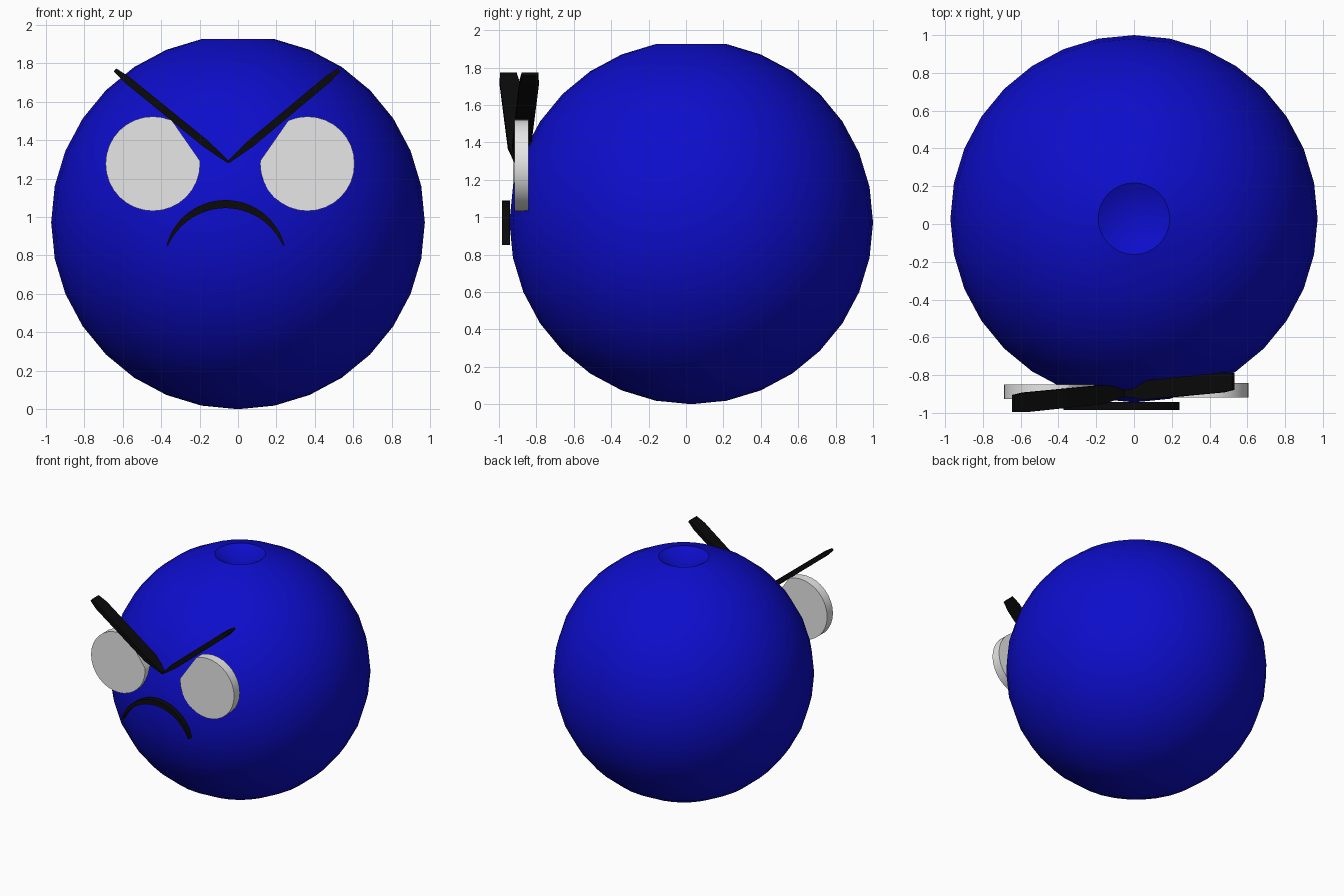
import bpy, bmesh, math
from mathutils import Matrix, Vector

cube = bpy.data.objects.get("Cube")
if cube:
    bpy.data.objects.remove(cube, do_unlink=True)


def material(name, rgb):
    m = bpy.data.materials.new(name)
    m.use_nodes = True
    m.diffuse_color = (*rgb, 1)
    bsdf = next(n for n in m.node_tree.nodes if n.type == "BSDF_PRINCIPLED")
    bsdf.inputs["Base Color"].default_value = (*rgb, 1)
    return m


blue = material("deep blue", (0.004, 0.004, 0.6))
grey = material("pale grey", (0.8, 0.8, 0.8))
black = material("black", (0.003, 0.003, 0.003))


def finish(bm, name, mat, angle):
    bmesh.ops.recalc_face_normals(bm, faces=bm.faces)
    mesh = bpy.data.meshes.new(name)
    bm.to_mesh(mesh)
    bm.free()
    mesh.materials.append(mat)
    obj = bpy.data.objects.new(name, mesh)
    bpy.context.collection.objects.link(obj)
    bpy.ops.object.select_all(action="DESELECT")
    obj.select_set(True)
    bpy.context.view_layer.objects.active = obj
    bpy.ops.object.shade_smooth_by_angle(angle=math.radians(angle))
    return obj


def loft(name, sections, mat):
    """Skin a strip through (centre, across, front, back) sections."""
    bm = bmesh.new()
    rings = []
    for (x, z), (ax, az), front, back in sections:
        rings.append([bm.verts.new((x + s * ax, y, z + s * az))
                      for s, y in ((-1, front), (1, front), (1, back), (-1, back))])
    for a, b in zip(rings, rings[1:]):
        for i in range(4):
            j = (i + 1) % 4
            bm.faces.new((a[i], a[j], b[j], b[i]))
    bm.faces.new(rings[0])
    bm.faces.new(rings[-1])
    return finish(bm, name, mat, 25)


# Ball body with the top pole pushed in as a dimple
R = 0.972
bm = bmesh.new()
bmesh.ops.create_uvsphere(bm, u_segments=32, v_segments=16, radius=R)
top = max(bm.verts, key=lambda v: v.co.z)
top.co.z = R * math.cos(math.pi / 16) - 0.1
bmesh.ops.translate(bm, verts=bm.verts, vec=(0, 0.028, R))
finish(bm, "body", blue, 25)

# Flat round eyes, trimmed along the upper inner side
for side, name, x, y in ((-1, "right_eye", -0.443, -0.888), (1, "left_eye", 0.361, -0.88)):
    bm = bmesh.new()
    bmesh.ops.create_cone(bm, cap_ends=True, segments=32, radius1=0.246,
                          radius2=0.246, depth=0.075,
                          matrix=Matrix.Rotation(math.pi / 2, 4, "X"))
    inward = Vector((-side * 0.82, 0, 0.57)).normalized()
    bmesh.ops.bisect_plane(bm, geom=bm.verts[:] + bm.edges[:] + bm.faces[:],
                           plane_co=inward * 0.21, plane_no=inward, clear_outer=True)
    bmesh.ops.holes_fill(bm, edges=[e for e in bm.edges if e.is_boundary])
    bmesh.ops.translate(bm, verts=bm.verts, vec=(x, y, 1.277))
    finish(bm, name, grey, 30)

# Slanted brows meeting in a V, the right end leaning forward
tip = Vector((-0.05, 1.285))
for name, end in (("right_brow", Vector((-0.64, 1.765))), ("left_brow", Vector((0.525, 1.765)))):
    along = end - tip
    across = Vector((-along.y, along.x)).normalized()
    sections = []
    for t, half, depth in ((0, 0.006, 0.022), (0.2, 0.02, 0.05),
                           (0.9, 0.019, 0.052), (1, 0.01, 0.045)):
        c = tip + along * t
        mid = -0.886 + 0.1 * c.x
        sections.append((c, across * half, mid - depth, mid + depth))
    loft(name, sections, black)

# Frowning mouth as a crescent
sections = []
steps = 24
for i in range(steps + 1):
    u = 2 * i / steps - 1
    a = math.radians(90 - 75 * u)
    half = 0.004 + 0.017 * (1 - u * u)
    d = Vector((math.cos(a), math.sin(a)))
    c = Vector((-0.065, 0.77)) + d * (0.318 - half)
    sections.append((c, d * half, -0.985, -0.942))
loft("mouth", sections, black)
